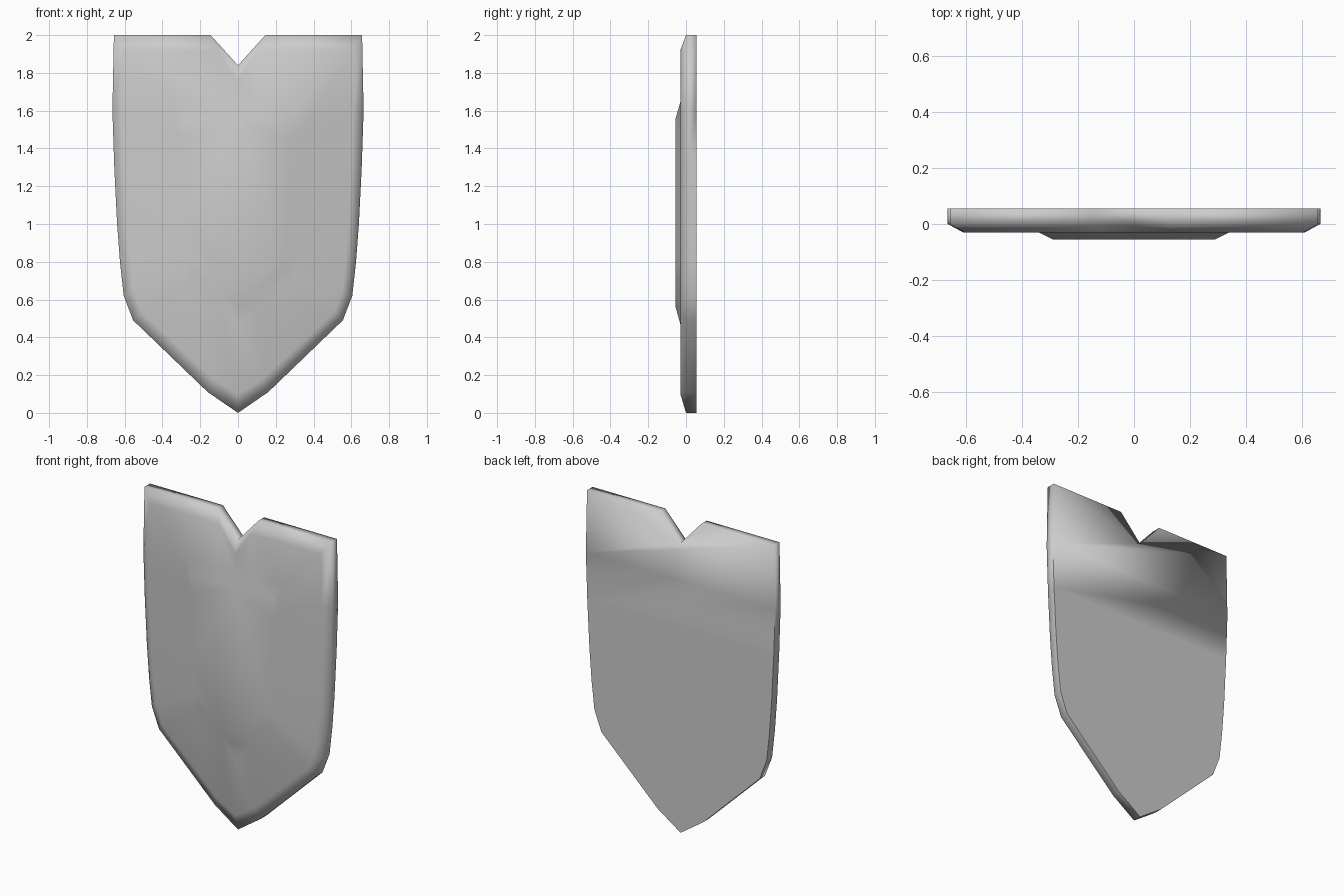
import bpy, bmesh

if "Cube" in bpy.data.objects:
    bpy.data.objects.remove(bpy.data.objects["Cube"])

# Right-half profiles (x, z), top centre down to the tip; all have matching points
rim = [(0, 1.84), (.145, 2), (.657, 2), (.665, 1.6), (.655, 1.3), (.64, 1.0),
       (.625, .8), (.605, .62), (.555, .49), (.16, .11), (0, 0)]
face = [(0, 1.76), (.11, 1.92), (.603, 1.92), (.61, 1.58), (.60, 1.3), (.585, 1.0),
        (.57, .82), (.552, .65), (.51, .535), (.13, .18), (0, .10)]
panel_base = [(0, 1.645), (.11, 1.645), (.34, 1.645), (.337, 1.5), (.329, 1.25), (.32, 1.05),
              (.31, .9), (.30, .79), (.287, .70), (.10, .55), (0, .47)]
panel_top = [(0, 1.56), (.10, 1.56), (.29, 1.56), (.288, 1.45), (.282, 1.24), (.272, 1.05),
             (.266, .92), (.258, .83), (.247, .76), (.085, .626), (0, .56)]

bm = bmesh.new()


def ring(half, y):
    """Mirror a half profile into a closed loop of vertices at depth y."""
    pts = half + [(-x, z) for x, z in half[-2:0:-1]]
    return [bm.verts.new((x, y, z)) for x, z in pts]


# Back edge, front edge, bevelled face, raised panel
rings = [ring(rim, .055), ring(rim, 0), ring(face, -.03),
         ring(panel_base, -.03), ring(panel_top, -.055)]
n = len(rings[0])
for a, b in zip(rings, rings[1:]):
    for i in range(n):
        j = (i + 1) % n
        bm.faces.new((a[i], a[j], b[j], b[i]))

# Panel front and two-piece back
bm.faces.new(rings[-1])
back = rings[0]
bm.faces.new(back[3:18])
bm.faces.new(back[17:] + back[:4])

bmesh.ops.recalc_face_normals(bm, faces=bm.faces)
for f in bm.faces:
    f.smooth = True
# Crisp back edge below the softened top
for i in range(3, 17):
    bm.edges.get((back[i], back[i + 1])).smooth = False

mesh = bpy.data.meshes.new("shield")
bm.to_mesh(mesh)
bm.free()
shield = bpy.data.objects.new("shield", mesh)
bpy.context.collection.objects.link(shield)
